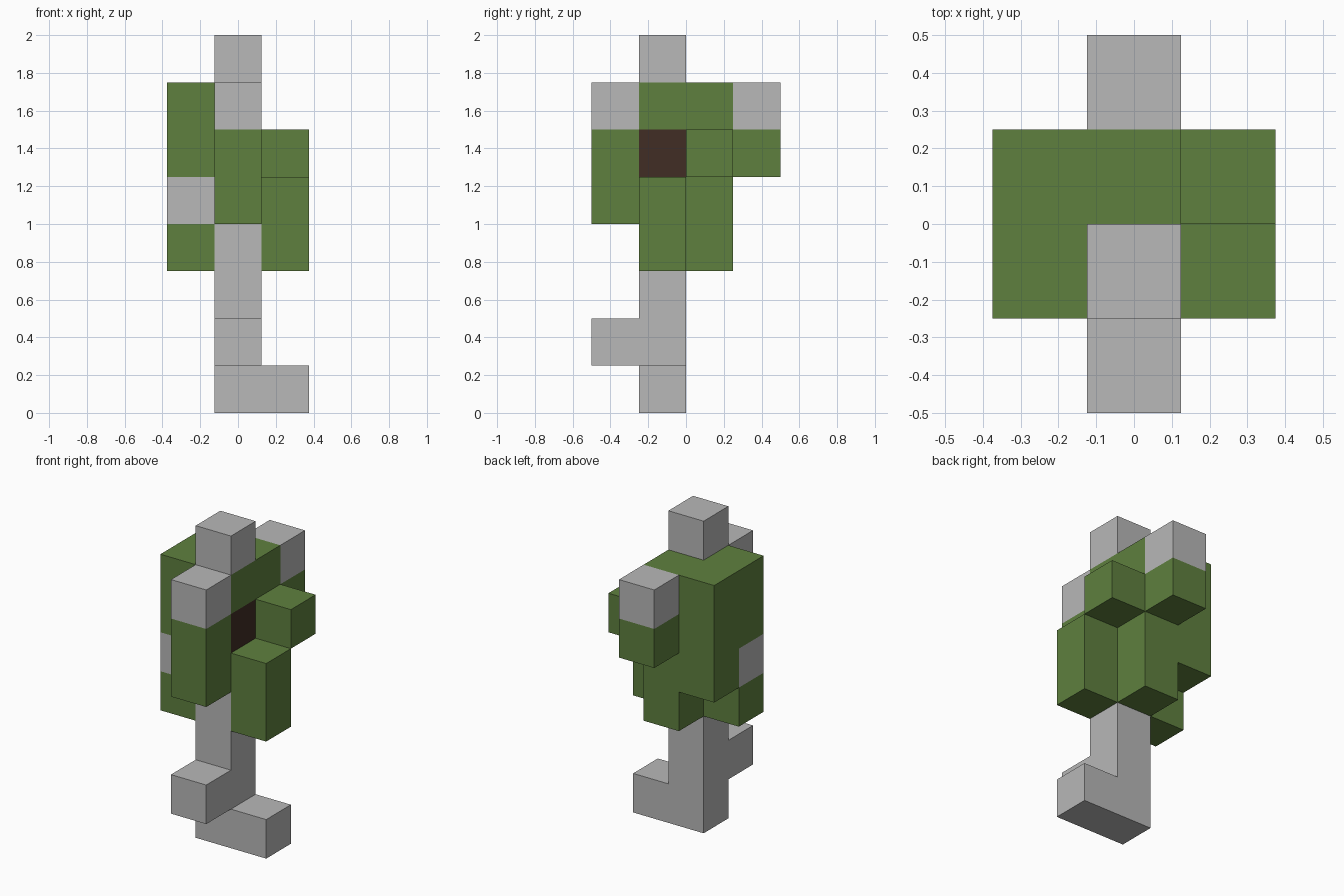
import bpy
import bmesh
from itertools import product
from mathutils import Vector

CELL = 0.25
ORIGIN = Vector((-0.375, -0.5, 0))

old = bpy.data.objects.get("Cube")
if old:
    bpy.data.objects.remove(old, do_unlink=True)


def make_material(name, rgb):
    mat = bpy.data.materials.new(name)
    mat.use_nodes = True
    mat.diffuse_color = (*rgb, 1)
    mat.node_tree.nodes["Principled BSDF"].inputs["Base Color"].default_value = (*rgb, 1)
    return mat


grey = make_material("pale grey", (0.479, 0.479, 0.479))
green = make_material("leaf green", (0.114, 0.216, 0.049))
brown = make_material("dark brown", (0.053, 0.026, 0.018))


def block(x, y, low, high):
    """Cells of one upright block, from layer low to layer high."""
    return [(x, y, z) for z in range(low, high + 1)]


# Each part is a group of whole cells: column across, row back, layers up
parts = {
    # trunk and roots
    "trunk": (grey, block(1, 1, 0, 3)),
    "side_root": (grey, block(2, 1, 0, 0)),
    "front_branch": (grey, block(1, 0, 1, 1)),
    # foliage
    "central_foliage": (green, block(1, 2, 3, 6) + block(1, 1, 4, 4) + block(1, 1, 6, 6)),
    "right_foliage": (green, block(0, 2, 4, 6) + block(0, 1, 5, 6)),
    "right_lower_leaf": (green, block(0, 1, 3, 3)),
    "front_leaf": (green, block(1, 0, 4, 5)),
    "left_front_leaf": (green, block(2, 1, 3, 4)),
    "left_back_leaf": (green, block(2, 2, 5, 5)),
    "back_leaf": (green, block(1, 3, 5, 5)),
    # exposed core and pale tips
    "bark_core": (brown, block(1, 1, 5, 5)),
    "top_tip": (grey, block(1, 1, 7, 7)),
    "front_tip": (grey, block(1, 0, 6, 6)),
    "back_tip": (grey, block(1, 3, 6, 6)),
    "right_knot": (grey, block(0, 1, 4, 4)),
}
filled = {cell for _, cells in parts.values() for cell in cells}


def build_part(name, mat, cells):
    """Make the outer skin of a group of cells, with no hidden walls."""
    bm = bmesh.new()
    for cell, axis, side in product(cells, range(3), (-1, 1)):
        step = [0, 0, 0]
        step[axis] = side
        if tuple(c + s for c, s in zip(cell, step)) in filled:
            continue
        normal = Vector(step)
        u = Vector([float(i == (axis + 1) % 3) for i in range(3)])
        v = normal.cross(u)
        centre = ORIGIN + (Vector(cell) + Vector((0.5, 0.5, 0.5)) + normal / 2) * CELL
        corners = (-u - v, u - v, u + v, v - u)
        bm.faces.new([bm.verts.new(centre + c * CELL / 2) for c in corners])
    bmesh.ops.remove_doubles(bm, verts=bm.verts, dist=0.001)
    bmesh.ops.dissolve_limit(bm, angle_limit=0.01, verts=bm.verts, edges=bm.edges)
    mesh = bpy.data.meshes.new(name)
    bm.to_mesh(mesh)
    bm.free()
    mesh.materials.append(mat)
    bpy.context.collection.objects.link(bpy.data.objects.new(name, mesh))


for part_name, (material, part_cells) in parts.items():
    build_part(part_name, material, part_cells)
